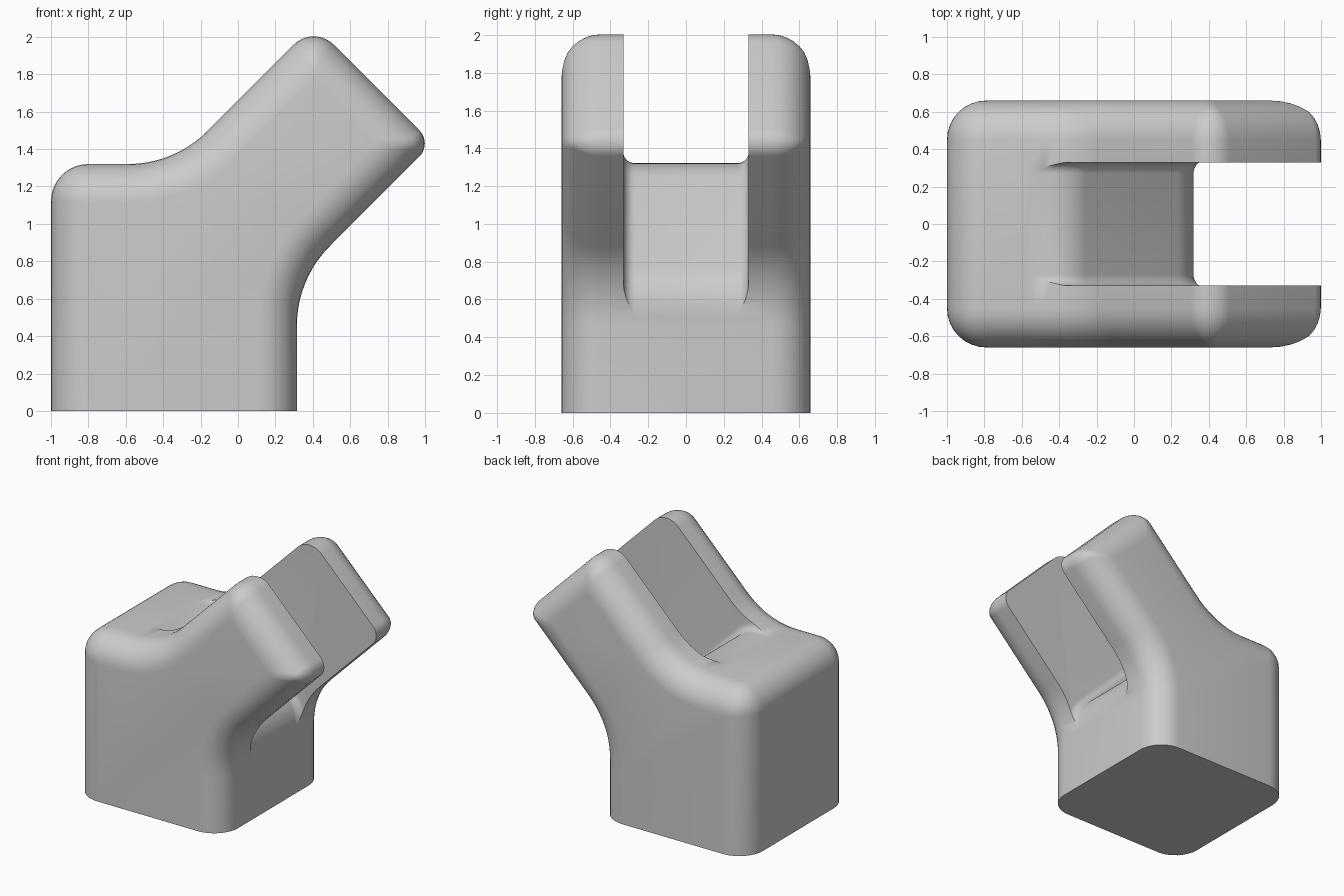
import bpy, bmesh, math
from mathutils import Vector, Matrix

if "Cube" in bpy.data.objects:
    bpy.data.objects.remove(bpy.data.objects["Cube"])


def outline(corners, inset, steps=10):
    """Counter-clockwise (x, z, radius) corners, offset inwards and filleted."""
    pts = []
    for i, (x, z, r) in enumerate(corners):
        p = Vector((x, z))
        e1 = (p - Vector(corners[i - 1][:2])).normalized()
        e2 = (Vector(corners[(i + 1) % len(corners)][:2]) - p).normalized()
        n1, n2 = Vector((-e1.y, e1.x)), Vector((-e2.y, e2.x))
        turn = math.atan2(e1.cross(e2), e1.dot(e2))
        side = math.copysign(1, turn)
        r = max(r - inset * side, 0.04)
        p = p + (n1 + n2) * inset / (1 + n1.dot(n2))
        centre = p - e1 * r * math.tan(abs(turn) / 2) + n1 * r * side
        for k in range(steps + 1):
            pts.append(centre + Matrix.Rotation(turn * k / steps, 2) @ (-n1 * r * side))
    return pts


def rounded_prism(name, corners, half_width, rim, segments=8):
    """Extrude the outline along y with quarter-round rims on both sides."""
    bm = bmesh.new()
    half = []
    for k in range(segments + 1):
        a = math.pi / 2 * k / segments
        half.append((half_width - rim + rim * math.cos(a), rim * (1 - math.sin(a))))
    layers = half + [(-y, d) for y, d in reversed(half)]
    rings = [[bm.verts.new((p.x, y, p.y)) for p in outline(corners, d)] for y, d in layers]
    for a, b in zip(rings, rings[1:]):
        for i in range(len(a)):
            bm.faces.new((a[i - 1], a[i], b[i], b[i - 1]))
    bm.faces.new(rings[0])
    bm.faces.new(rings[-1])
    bmesh.ops.recalc_face_normals(bm, faces=bm.faces)
    # Flat base at floor level
    cut = bmesh.ops.bisect_plane(bm, geom=bm.verts[:] + bm.edges[:] + bm.faces[:],
                                 plane_co=(0, 0, 0), plane_no=(0, 0, -1), clear_outer=True)
    edges = [g for g in cut["geom_cut"] if isinstance(g, bmesh.types.BMEdge)]
    if edges:
        bmesh.ops.contextual_create(bm, geom=edges)
    bmesh.ops.recalc_face_normals(bm, faces=bm.faces)
    mesh = bpy.data.meshes.new(name)
    bm.to_mesh(mesh)
    bm.free()
    obj = bpy.data.objects.new(name, mesh)
    bpy.context.collection.objects.link(obj)
    return obj


# Upright block with a leaning arm
body = rounded_prism("forked_block", [
    (-1, -0.6, 0.22), (0.315, -0.6, 0.22), (0.315, 0.705, 0.6), (1.04, 1.43, 0.1),
    (0.405, 2.065, 0.15), (-0.34, 1.32, 0.6), (-1, 1.32, 0.2)], 0.66, 0.21)

# Slot that splits the arm into two prongs, with a rounded sloping floor
cutter = rounded_prism("slot_cutter", [
    (-0.6, 1.322, 0.04), (-0.33, 1.318, 0.25), (0.317, 0.68, 0.3), (0.318, 0.3, 0.04),
    (1.6, 0.3, 0.04), (1.6, 2.5, 0.04), (-0.6, 2.5, 0.04)], 0.33, 0.06)
cutter.hide_render = True

slot = body.modifiers.new("slot", "BOOLEAN")
slot.operation = "DIFFERENCE"
slot.solver = "EXACT"
slot.object = cutter
bpy.ops.object.select_all(action="DESELECT")
body.select_set(True)
bpy.context.view_layer.objects.active = body
bpy.ops.object.modifier_apply(modifier="slot")
bpy.data.objects.remove(cutter)

# Plain grey finish
grey = bpy.data.materials.new("plain_grey")
grey.use_nodes = True
grey.diffuse_color = (0.6, 0.6, 0.6, 1)
grey.node_tree.nodes["Principled BSDF"].inputs["Base Color"].default_value = (0.6, 0.6, 0.6, 1)
body.data.materials.clear()
body.data.materials.append(grey)
bpy.ops.object.shade_smooth_by_angle(angle=math.radians(35))
